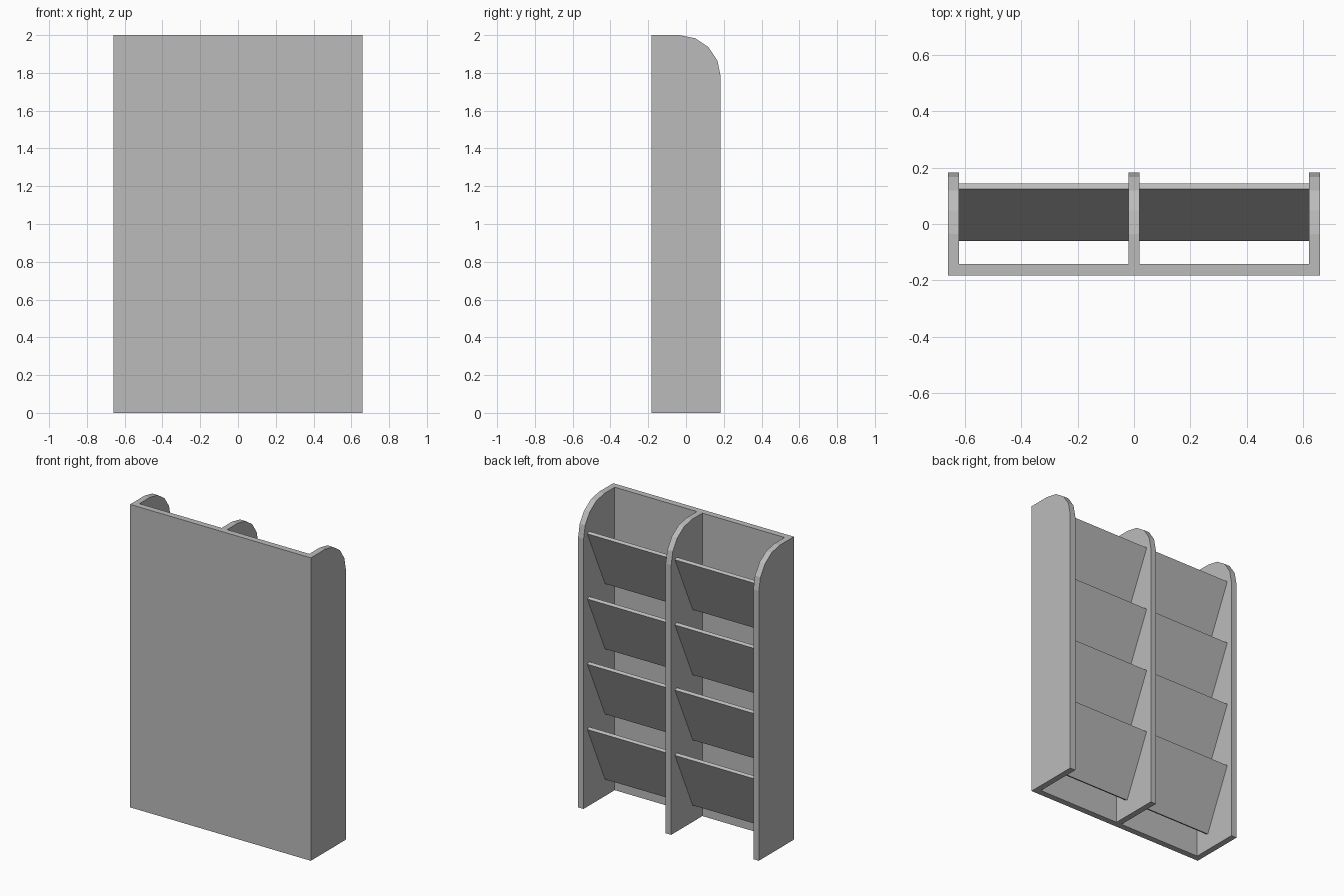
import bpy, bmesh, math
from mathutils import Vector

cube = bpy.data.objects.get("Cube")
if cube:
    bpy.data.objects.remove(cube, do_unlink=True)

grey = bpy.data.materials.new("plain_grey")
grey.use_nodes = True
colour = (0.5, 0.5, 0.5, 1)
grey.diffuse_color = colour
grey.node_tree.nodes["Principled BSDF"].inputs["Base Color"].default_value = colour

HALF_W, HALF_D, HEIGHT, THICK = 0.66, 0.183, 2.0, 0.04
BACKING_Y = -0.142


def extrude_x(name, profile, x0, x1):
    """Extrude a (y, z) outline from x0 to x1."""
    bm = bmesh.new()
    face = bm.faces.new([bm.verts.new((x0, y, z)) for y, z in profile])
    extruded = bmesh.ops.extrude_face_region(bm, geom=[face])["geom"]
    moved = [g for g in extruded if isinstance(g, bmesh.types.BMVert)]
    bmesh.ops.translate(bm, verts=moved, vec=(x1 - x0, 0, 0))
    bmesh.ops.recalc_face_normals(bm, faces=bm.faces)
    mesh = bpy.data.meshes.new(name)
    bm.to_mesh(mesh)
    bm.free()
    mesh.materials.append(grey)
    obj = bpy.data.objects.new(name, mesh)
    bpy.context.collection.objects.link(obj)
    return obj


# Full-width closed panel
extrude_x("closed_panel", [(-HALF_D, 0), (BACKING_Y, 0), (BACKING_Y, HEIGHT), (-HALF_D, HEIGHT)],
          -HALF_W, HALF_W)

# Uprights with a faceted rounded top corner
RADIUS, STEPS = 0.218, 4
upright = [(BACKING_Y, HEIGHT), (BACKING_Y, 0), (HALF_D, 0)]
for i in range(STEPS + 1):
    a = math.pi / 2 * i / STEPS
    upright.append((HALF_D - RADIUS + RADIUS * math.cos(a), HEIGHT - RADIUS + RADIUS * math.sin(a)))
for name, x in (("right_side", HALF_W - THICK), ("divider", -THICK / 2), ("left_side", -HALF_W)):
    extrude_x(name, upright, x, x + THICK)

# Slanted pocket boards, four per bay
along = Vector((0.185, 0.40))
inward = Vector((-along.y, along.x)).normalized() * 0.022
for row in range(4):
    low = Vector((-0.041, 0.11 + 0.4305 * row))
    board = [low, low + along, low + along + inward, low + inward]
    for side, x0 in (("left", -HALF_W + THICK), ("right", THICK / 2)):
        extrude_x(f"{side}_pocket_board_{row + 1}", board, x0, x0 + HALF_W - 1.5 * THICK)
